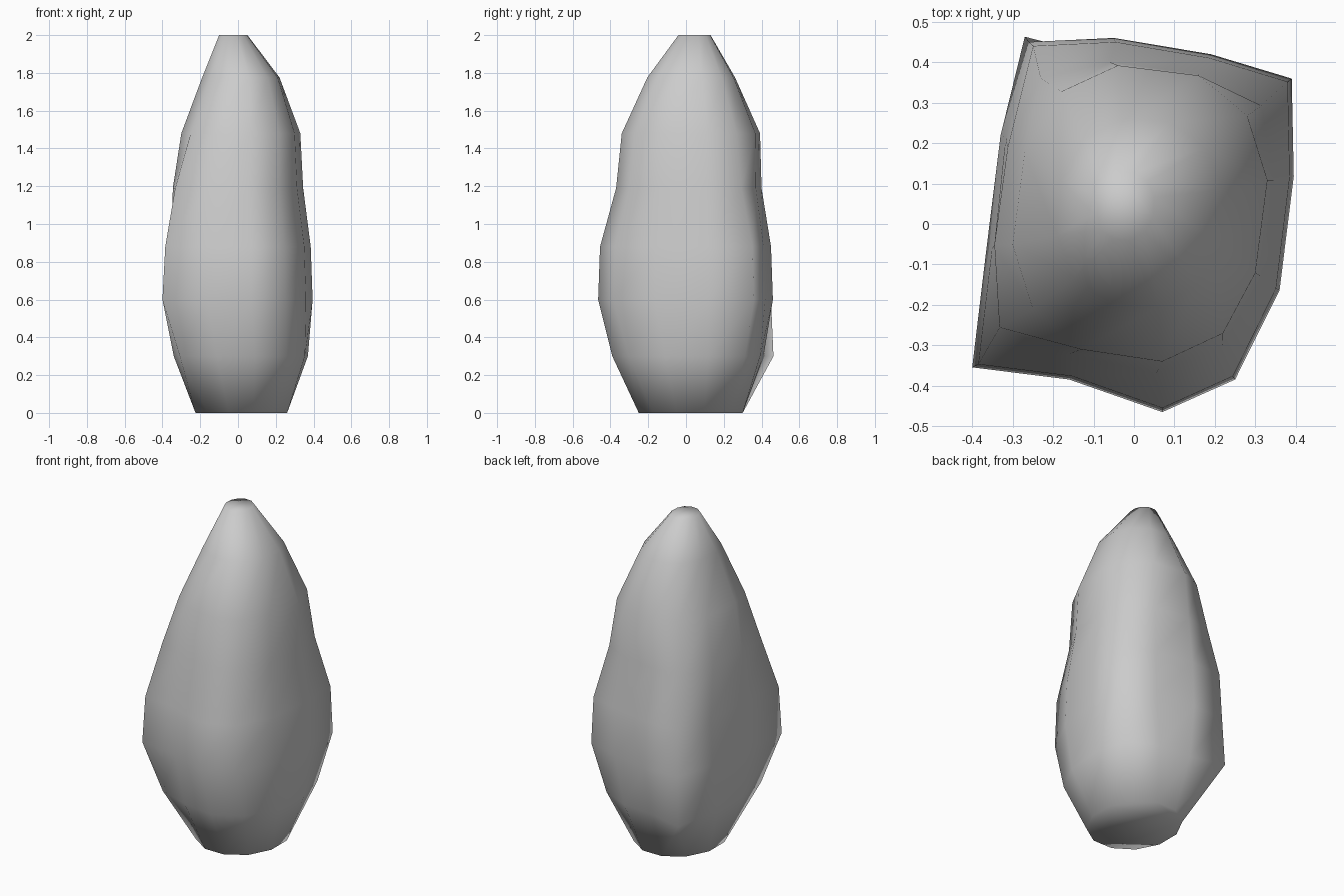
import bpy, bmesh, math

if "Cube" in bpy.data.objects:
    bpy.data.objects.remove(bpy.data.objects["Cube"])

# Cross-sections (12 corners, counter-clockwise from the right): belly, shoulder and a round one
BELLY = [(.395, .12), (.39, .36), (.19, .42), (-.05, .46), (-.26, .45), (-.33, .22),
         (-.365, -.06), (-.40, -.35), (-.16, -.38), (.07, -.46), (.25, -.38), (.36, -.16)]
SHOULDER = [(.33, .11), (.28, .27), (.16, .37), (-.04, .395), (-.18, .33), (-.27, .18),
            (-.30, -.05), (-.25, -.21), (-.13, -.31), (.07, -.34), (.22, -.27), (.30, -.12)]
ROUND = [(math.cos(math.radians(15 + 30 * i)), math.sin(math.radians(15 + 30 * i)))
         for i in range(12)]

# Levels: z, x min, x max, y min, y max, sections to blend, blend factor
LEVELS = [
    (0.00, -.225, .26, -.25, .30, ROUND, BELLY, 0.0),
    (0.30, -.34, .37, -.39, .41, ROUND, BELLY, 0.5),
    (0.60, -.40, .395, -.465, .46, BELLY, SHOULDER, 0.0),
    (0.88, -.385, .385, -.455, .45, BELLY, SHOULDER, 0.0),
    (1.19, -.345, .345, -.37, .40, BELLY, SHOULDER, 0.5),
    (1.48, -.30, .33, -.34, .392, BELLY, SHOULDER, 1.0),
    (1.775, -.19, .22, -.205, .26, SHOULDER, ROUND, 0.5),
    (2.00, -.10, .05, -.04, .13, SHOULDER, ROUND, 0.5),
]


def fit(values, low, high):
    a, b = min(values), max(values)
    return [low + (v - a) / (b - a) * (high - low) for v in values]


def section(x0, x1, y0, y1, first, second, t):
    def axis(k, low, high):
        p = fit([c[k] for c in first], low, high)
        q = fit([c[k] for c in second], low, high)
        return [u + (v - u) * t for u, v in zip(p, q)]
    return list(zip(fit(axis(0, x0, x1), x0, x1), fit(axis(1, y0, y1), y0, y1)))


# Standing rock, lofted through the levels
bm = bmesh.new()
rings = []
for z, *rest in LEVELS:
    rings.append([bm.verts.new((x, y, z)) for x, y in section(*rest)])

# Jutting rear left corner near the foot
rings[1][4].co = (-.27, .463, .30)

for low, high in zip(rings, rings[1:]):
    for i in range(12):
        j = (i + 1) % 12
        bm.faces.new((low[i], low[j], high[j], high[i]))
bm.faces.new(rings[0][::-1])
bm.faces.new(rings[-1])
for f in bm.faces:
    f.smooth = True

mesh = bpy.data.meshes.new("standing_rock")
bm.to_mesh(mesh)
bm.free()
rock = bpy.data.objects.new("standing_rock", mesh)
bpy.context.collection.objects.link(rock)
